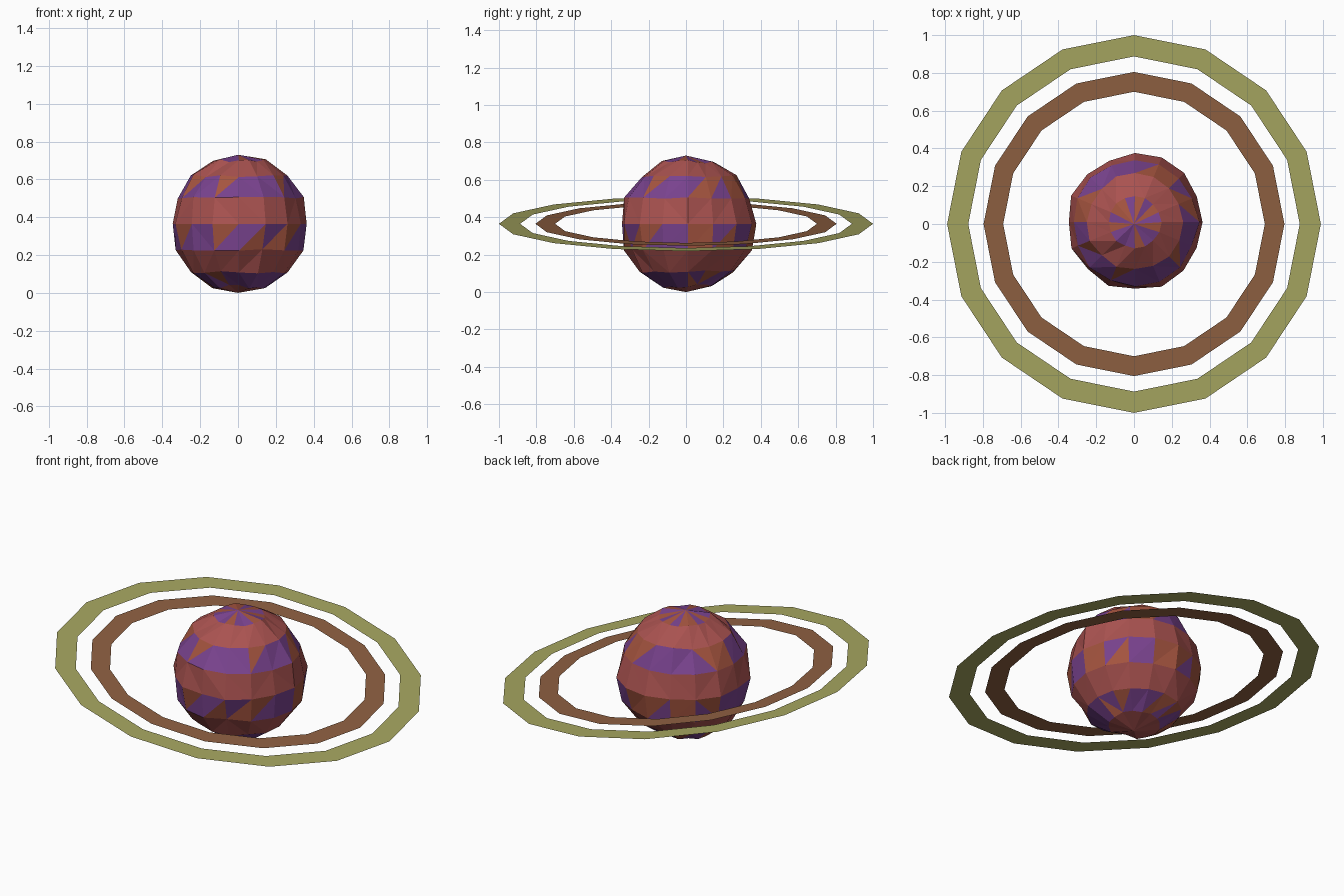
import bpy, bmesh, math, random
from mathutils import Vector

if "Cube" in bpy.data.objects:
    bpy.data.objects.remove(bpy.data.objects["Cube"])

random.seed(4)
CENTRE_Z = 0.365
TILT = math.radians(8.4)
SEGMENTS = 16


def material(name, rgb):
    m = bpy.data.materials.new(name)
    m.diffuse_color = (*rgb, 1)
    m.use_nodes = True
    m.node_tree.nodes["Principled BSDF"].inputs["Base Color"].default_value = m.diffuse_color
    return m


def make_object(name, bm, mats):
    mesh = bpy.data.meshes.new(name)
    bm.to_mesh(mesh)
    bm.free()
    for m in mats:
        mesh.materials.append(m)
    ob = bpy.data.objects.new(name, mesh)
    bpy.context.collection.objects.link(ob)
    ob.location.z = CENTRE_Z
    return ob


def flat_ring(name, inner, outer, mat):
    bm = bmesh.new()
    loops = []
    for r in (inner, outer):
        loops.append([bm.verts.new((r * math.cos(a), r * math.sin(a), 0))
                      for a in (i * math.tau / SEGMENTS for i in range(SEGMENTS))])
    a, b = loops
    for i in range(SEGMENTS):
        j = (i + 1) % SEGMENTS
        bm.faces.new((a[i], b[i], b[j], a[j]))
    ob = make_object(name, bm, [mat])
    ob.rotation_euler.y = TILT
    return ob


red = material("planet_red", (0.40, 0.085, 0.08))
purple = material("planet_purple", (0.19, 0.055, 0.27))
rust = material("planet_rust", (0.38, 0.09, 0.05))
olive = material("ring_olive", (0.39, 0.39, 0.12))
brown = material("ring_brown", (0.28, 0.12, 0.055))

# Planet: faceted sphere with slightly uneven surface
bm = bmesh.new()
bmesh.ops.create_uvsphere(bm, u_segments=SEGMENTS, v_segments=8, radius=0.36)

# Alternate latitude bands are purple, broken up by rust triangles
for f in bm.faces:
    z = max(-1, min(1, f.calc_center_median().z / 0.36))
    band = int(math.acos(z) / (math.pi / 8))
    f.material_index = 1 if band in (0, 2, 4, 6) else 0
bmesh.ops.triangulate(bm, faces=bm.faces[:])
for f in bm.faces:
    if f.material_index == 1 and random.random() < 0.3:
        f.material_index = 2

for v in bm.verts:
    if abs(v.co.z) > 0.355:
        v.co.z = math.copysign(CENTRE_Z, v.co.z)
    else:
        v.co *= 1 + random.uniform(-0.03, 0.03)
        v.co += Vector((0.005, 0.01, 0))
bmesh.ops.recalc_face_normals(bm, faces=bm.faces[:])
make_object("planet", bm, [red, purple, rust])

# Two thin tilted rings
flat_ring("inner_ring", 0.70, 0.805, brown)
flat_ring("outer_ring", 0.887, 1.0, olive)
